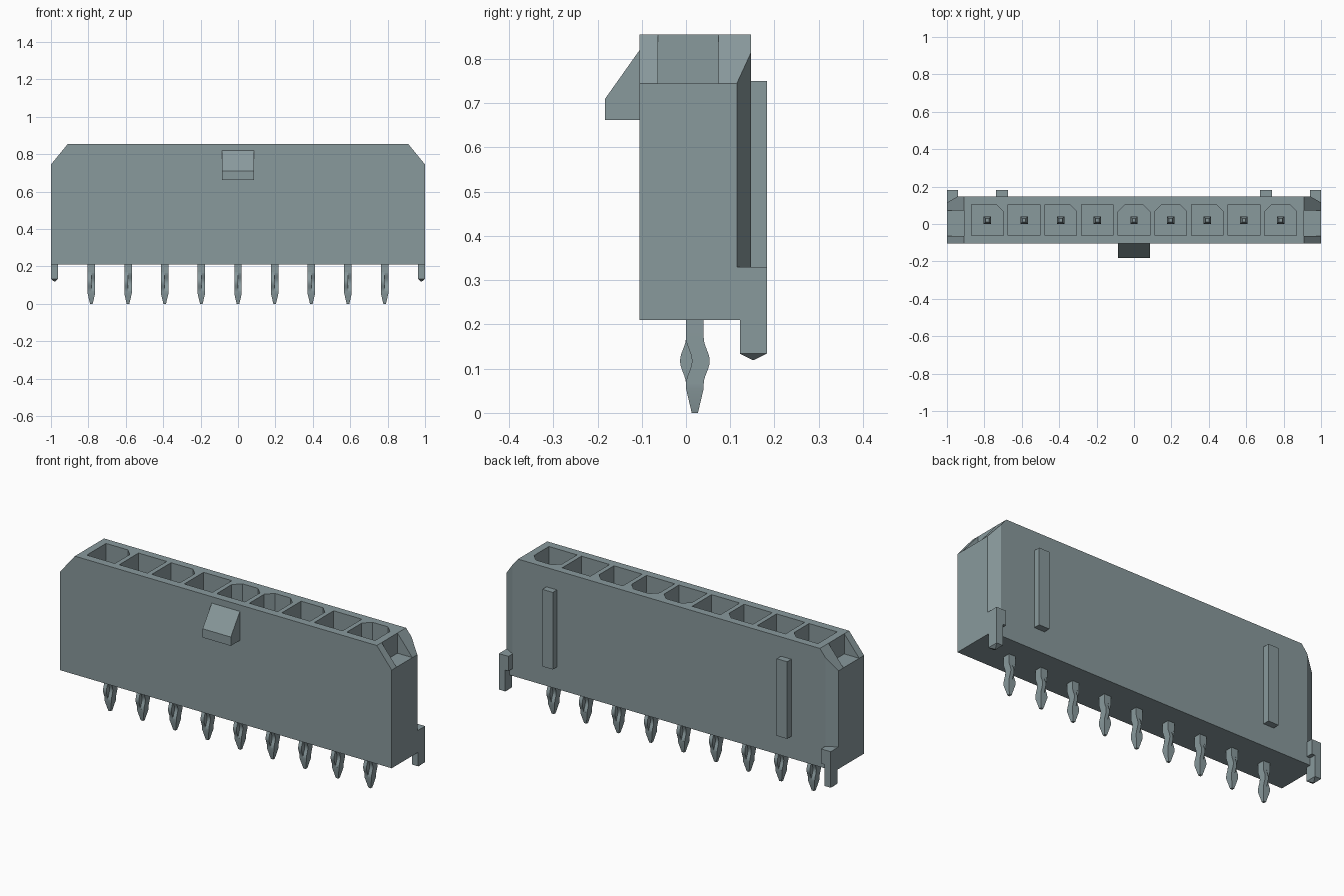
import bpy, bmesh, math
from mathutils import Vector

if "Cube" in bpy.data.objects:
    bpy.data.objects.remove(bpy.data.objects["Cube"], do_unlink=True)

GREY = (0.25, 0.32, 0.335, 1.0)
mat = bpy.data.materials.new("blue_grey_plastic")
mat.use_nodes = True
mat.diffuse_color = GREY
mat.node_tree.nodes["Principled BSDF"].inputs["Base Color"].default_value = GREY


def finish(bm, name):
    """Turn a bmesh into a coloured object."""
    bmesh.ops.recalc_face_normals(bm, faces=bm.faces)
    mesh = bpy.data.meshes.new(name)
    bm.to_mesh(mesh)
    bm.free()
    mesh.materials.append(mat)
    obj = bpy.data.objects.new(name, mesh)
    bpy.context.collection.objects.link(obj)
    return obj


def skin(bm, rings):
    """Closed solid through rings of equal point count."""
    rows = [[bm.verts.new(p) for p in ring] for ring in rings]
    n = len(rows[0])
    for a, b in zip(rows, rows[1:]):
        for i in range(n):
            j = (i + 1) % n
            bm.faces.new((a[i], a[j], b[j], b[i]))
    bm.faces.new(rows[0][::-1])
    bm.faces.new(rows[-1])


def prism(bm, pts, axis, lo, hi):
    """Extrude a 2D outline along the given axis."""
    def at(p, d):
        q = list(p)
        q.insert("xyz".index(axis), d)
        return Vector(q)
    skin(bm, [[at(p, lo) for p in pts], [at(p, hi) for p in pts]])


def rect(x0, x1, y0, y1):
    return [(x0, y0), (x1, y0), (x1, y1), (x0, y1)]


def slab(z, x0, x1, y0, y1):
    return [(x, y, z) for x, y in rect(x0, x1, y0, y1)]


FRONT, BACK, BOTTOM, SHOULDER, TOP = -0.105, 0.147, 0.21, 0.745, 0.855
FLOOR = 0.34
PITCH = 0.196
PIN_Y = 0.02
CENTRES = [PITCH * (i - 4) for i in range(9)]

# Housing block with sloped top ends
bm = bmesh.new()
prism(bm, [(-1, BOTTOM), (1, BOTTOM), (1, SHOULDER), (0.91, TOP),
           (-0.91, TOP), (-1, SHOULDER)], "y", FRONT, BACK)
housing = finish(bm, "housing")

# Cutter: keyed pockets, end notches and rear corner chamfers
bm = bmesh.new()
KEYS = ["R", "", "R", "", "LR", "LR", "R", "", "LR"]
c = 0.038
for cx, key in zip(CENTRES, KEYS):
    x0, x1, y0, y1 = cx - 0.085, cx + 0.085, -0.061, 0.105
    pts = [(x0, y0), (x1, y0)]
    pts += [(x1, y1 - c), (x1 - c, y1)] if "R" in key else [(x1, y1)]
    pts += [(x0 + c, y1), (x0, y1 - c)] if "L" in key else [(x0, y1)]
    prism(bm, pts, "z", FLOOR, 1.0)
for s in (-1, 1):
    prism(bm, rect(*sorted((s * 0.91, s * 1.1)), -0.063, 0.073), "z", SHOULDER, 1.0)
    # Line through (1, .115) and (.943, .147), extended past the block
    prism(bm, [(s * 1.057, 0.083), (s * 1.057, 0.179), (s * 0.886, 0.179)],
          "z", 0.33, 1.0)
cutter = finish(bm, "housing_cutter")
cutter.hide_render = True
mod = housing.modifiers.new("cut", "BOOLEAN")
mod.operation = "DIFFERENCE"
mod.solver = "EXACT"
mod.object = cutter
bpy.context.view_layer.objects.active = housing
bpy.ops.object.modifier_apply(modifier=mod.name)
bpy.data.objects.remove(cutter, do_unlink=True)

# Front latch ramp
bm = bmesh.new()
prism(bm, [(FRONT + 0.005, 0.662), (-0.183, 0.662), (-0.183, 0.71),
           (FRONT, 0.82), (FRONT + 0.005, 0.82)], "x", -0.085, 0.085)
finish(bm, "latch_ramp")

for s, side in ((1, "left"), (-1, "right")):
    # Rear polarising ribs
    bm = bmesh.new()
    prism(bm, rect(*sorted((s * 0.675, s * 0.738)), BACK - 0.005, 0.183), "z", 0.33, 0.75)
    finish(bm, side + "_rib")

    # Corner locating peg: wide head, narrow leg, pointed foot
    bm = bmesh.new()
    prism(bm, rect(*sorted((s * 0.942, s * 1.0)), 0.117, 0.183), "z", 0.25, 0.33)
    a, b = sorted((s * 0.962, s * 1.0))
    m = (a + b) / 2
    skin(bm, [slab(0.26, a, b, 0.122, 0.183), slab(0.134, a, b, 0.122, 0.183),
              slab(0.12, m - 0.003, m + 0.003, 0.150, 0.155)])
    finish(bm, side + "_locating_peg")

# Contact pin: square post, two opposed bowed legs, tapered tip
h = 0.02
bm = bmesh.new()
skin(bm, [slab(0.165, -h, h, PIN_Y - h, PIN_Y + h),
          slab(0.60, -h, h, PIN_Y - h, PIN_Y + h),
          slab(0.65, -0.009, 0.009, PIN_Y - 0.009, PIN_Y + 0.009)])
for s in (-1, 1):
    rings = []
    for i in range(13):
        t = i / 12
        bow = s * 0.0135 * (0.5 - 0.5 * math.cos(2 * math.pi * t))
        a, b = sorted((0, s * h))
        rings.append(slab(0.17 - 0.105 * t, a, b, PIN_Y - h + bow, PIN_Y + h + bow))
    skin(bm, rings)
skin(bm, [slab(0.068, -h, h, PIN_Y - h, PIN_Y + h),
          slab(0.055, -h, h, PIN_Y - h, PIN_Y + h),
          slab(0.0, -0.007, 0.007, PIN_Y - 0.007, PIN_Y + 0.007)])
pin = finish(bm, "contact_pin")
bpy.ops.object.select_all(action="DESELECT")
pin.select_set(True)
bpy.context.view_layer.objects.active = pin
bpy.ops.object.shade_smooth_by_angle(angle=math.radians(30))
pin.location.x = CENTRES[0]
for cx in CENTRES[1:]:
    twin = pin.copy()
    twin.location.x = cx
    bpy.context.collection.objects.link(twin)
